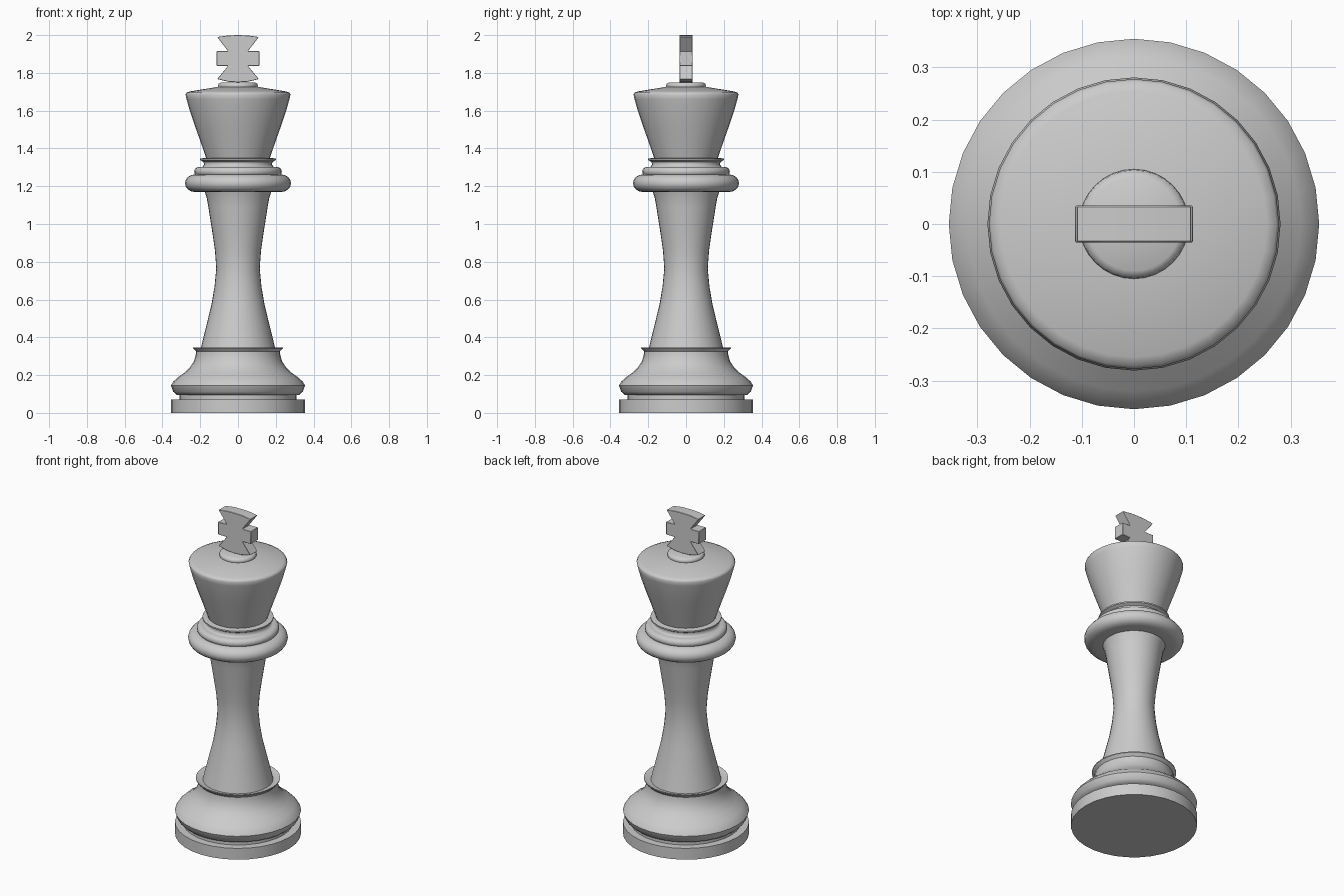
import bpy, bmesh, math
from mathutils import Matrix, Vector

cube = bpy.data.objects.get("Cube")
if cube:
    bpy.data.objects.remove(cube, do_unlink=True)

SIDES = 32

grey = bpy.data.materials.new("light_grey")
grey.use_nodes = True
colour = (0.6, 0.6, 0.6, 1)
grey.diffuse_color = colour
grey.node_tree.nodes["Principled BSDF"].inputs["Base Color"].default_value = colour


def finish(name, bm, angle=35):
    """Turn a bmesh into a grey object with sharp creases kept."""
    bmesh.ops.recalc_face_normals(bm, faces=bm.faces)
    mesh = bpy.data.meshes.new(name)
    bm.to_mesh(mesh)
    bm.free()
    mesh.materials.append(grey)
    obj = bpy.data.objects.new(name, mesh)
    bpy.context.collection.objects.link(obj)
    bpy.ops.object.select_all(action='DESELECT')
    obj.select_set(True)
    bpy.context.view_layer.objects.active = obj
    bpy.ops.object.shade_smooth_by_angle(angle=math.radians(angle))
    return obj


def lathe(name, profile, angle=35):
    """Turn a (radius, height) profile around z and cap both ends."""
    bm = bmesh.new()
    rings = []
    for r, z in profile:
        rings.append([bm.verts.new(Matrix.Rotation(math.tau * i / SIDES, 3, 'Z') @ Vector((r, 0, z)))
                      for i in range(SIDES)])
    for low, high in zip(rings, rings[1:]):
        for i in range(SIDES):
            j = (i + 1) % SIDES
            bm.faces.new((low[i], low[j], high[j], high[i]))
    bm.faces.new(rings[0])
    bm.faces.new(rings[-1])
    return finish(name, bm, angle)


def bulge(r, z, depth, half, steps=8):
    """Rounded outer edge from bottom to top, as profile points."""
    angles = [math.pi * (k / steps - 0.5) for k in range(steps + 1)]
    return [(r - depth + depth * math.cos(a), z + half * math.sin(a)) for a in angles]


# Foot: flat disc, groove, swelling and dished rim
lathe("foot_disc", [(.355, 0), (.355, .07)])
lathe("foot_groove", [(.31, .06), (.31, .105)])
lathe("foot_swelling", [
    (.3, .093), (.325, .095), (.343, .112), (.355, .145), (.343, .165), (.32, .187),
    (.283, .213), (.255, .24), (.235, .27), (.224, .305), (.222, .325),
    (.237, .342), (.237, .347), (.21, .338), (.19, .335)], 40)

# Stem, narrow in the middle
lathe("stem", [(.2, .33), (.14, .575), (.124, .67), (.115, .765), (.122, .86),
               (.135, .95), (.157, 1.09), (.166, 1.14), (.178, 1.175)])

# Collar: large ring, smaller ring, neck and thin rim
lathe("collar_ring", [(.17, 1.168)] + bulge(.281, 1.216, .055, .047) + [(.17, 1.265)], 50)
lathe("collar_small_ring", bulge(.232, 1.277, .025, .025), 50)
lathe("neck", [(.21, 1.297), (.188, 1.303), (.18, 1.315), (.182, 1.328),
               (.2, 1.338), (.2, 1.346), (.175, 1.35)], 50)

# Head with a shallow sloping top and a button
lathe("head", [(.167, 1.345), (.2, 1.44), (.232, 1.53), (.257, 1.605), (.272, 1.66),
               (.278, 1.685), (.273, 1.695), (.255, 1.702), (.1, 1.727)], 45)
lathe("button", [(.09, 1.715), (.102, 1.72), (.105, 1.73), (.103, 1.742), (.09, 1.75)], 60)

# Cross: right half outline is mirrored, then extruded
half = [(.05, 1.753), (.11, 1.767), (.053, 1.837), (.113, 1.837), (.113, 1.915),
        (.053, 1.915), (.11, 1.99), (.055, 1.998)]
outline = [(0, 1.75)] + half + [(0, 2)] + [(-x, z) for x, z in reversed(half)]
bm = bmesh.new()
face = bm.faces.new([bm.verts.new((x, -.035, z)) for x, z in outline])
grown = bmesh.ops.extrude_face_region(bm, geom=[face])["geom"]
bmesh.ops.translate(bm, vec=(0, .07, 0), verts=[v for v in grown if isinstance(v, bmesh.types.BMVert)])
cross = finish("cross", bm, 25)
bevel = cross.modifiers.new("soft_edges", 'BEVEL')
bevel.width = .002
bevel.limit_method = 'ANGLE'
